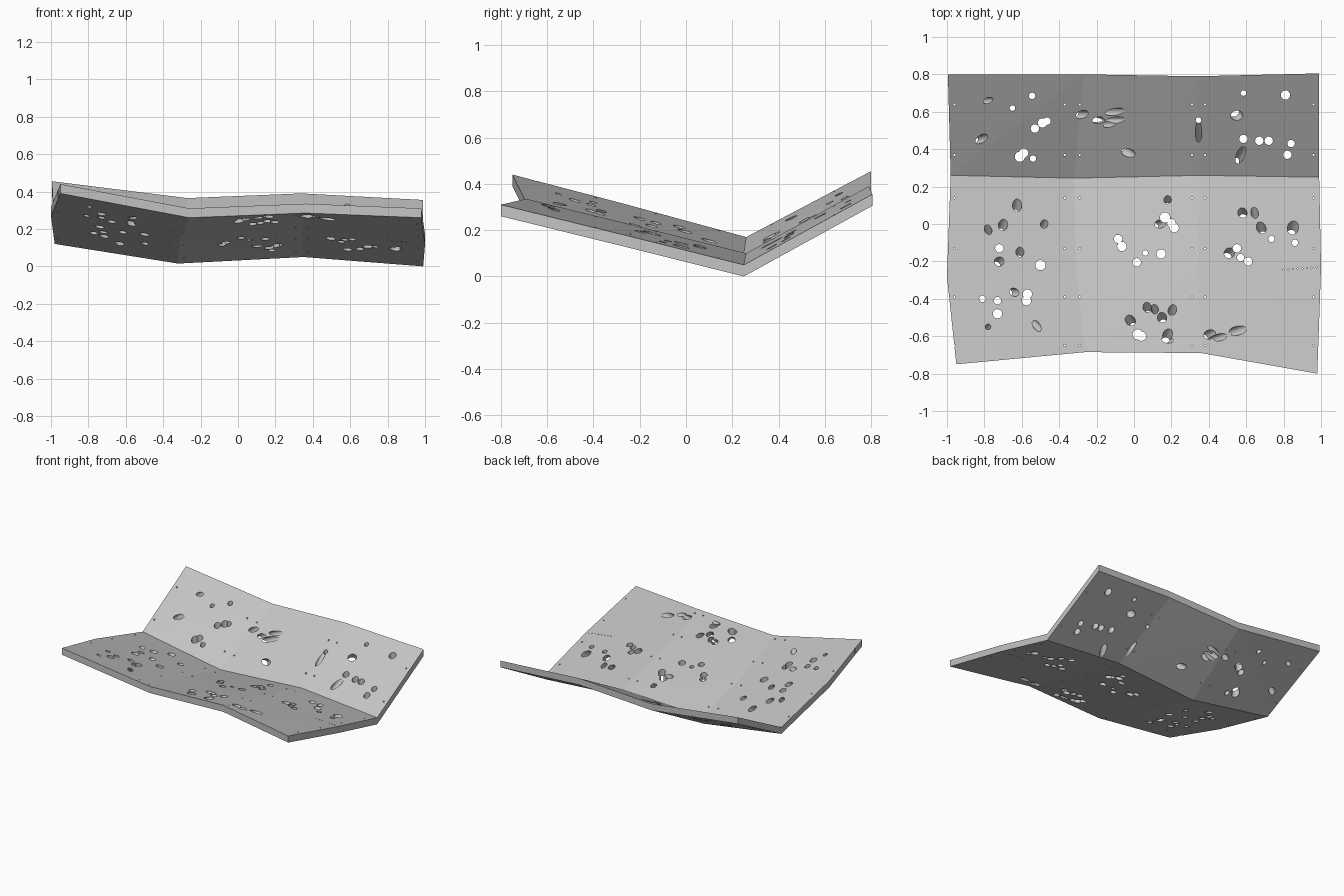
import bpy
import bmesh
from math import cos, sin, radians, sqrt, pi
from mathutils import Vector

THICKNESS = 0.05

default_cube = bpy.data.objects.get("Cube")
if default_cube:
    bpy.data.objects.remove(default_cube, do_unlink=True)

# Single matte grey
grey = bpy.data.materials.new("matte grey")
grey.use_nodes = True
colour = (0.55, 0.55, 0.55, 1)
grey.diffuse_color = colour
grey.node_tree.nodes["Principled BSDF"].inputs["Base Color"].default_value = colour


def finish(bm, name):
    """Turn a bmesh into a linked object."""
    bmesh.ops.recalc_face_normals(bm, faces=bm.faces)
    mesh = bpy.data.meshes.new(name)
    bm.to_mesh(mesh)
    bm.free()
    mesh.materials.append(grey)
    obj = bpy.data.objects.new(name, mesh)
    bpy.context.collection.objects.link(obj)
    return obj


# Underside crease points, from the front edge to the back edge
ROWS = [
    [(-.95, -.75, .39), (-.26, -.685, .26), (.36, -.69, .285), (.98, -.8, .26)],
    [(-1, -.28, .267), (-.31, -.27, .152), (.34, -.27, .182), (1, -.23, .12)],
    [(-.98, .26, .12), (-.32, .245, .015), (.35, .26, .05), (.99, .25, 0)],
    [(-.995, .8, .405), (-.27, .8, .315), (.34, .79, .34), (.99, .805, .305)],
]


def build_panel():
    """Folded sheet, raised straight up by its thickness."""
    bm = bmesh.new()
    grid = [[bm.verts.new(p) for p in row] for row in ROWS]
    for front, back in zip(grid, grid[1:]):
        for i in range(len(front) - 1):
            bm.faces.new((front[i], front[i + 1], back[i + 1], back[i]))
    bmesh.ops.triangulate(bm, faces=bm.faces)
    sheet = list(bm.faces)
    raised = bmesh.ops.extrude_face_region(bm, geom=sheet, use_keep_orig=True)
    top = [v for v in raised["geom"] if isinstance(v, bmesh.types.BMVert)]
    bmesh.ops.translate(bm, verts=top, vec=(0, 0, THICKNESS))
    return finish(bm, "folded_panel")


# Round drillings: x, y, diameter
ROUND_BACK = [
    (-.65, .62, .03), (-.545, .685, .035), (-.53, .51, .045), (-.49, .54, .05),
    (-.465, .55, .04), (-.61, .36, .055), (-.59, .38, .05), (-.54, .35, .035),
    (.345, .555, .03), (.585, .7, .03), (.81, .69, .05), (.585, .455, .045),
    (.67, .445, .045), (.72, .445, .045), (.84, .43, .04), (.82, .37, .045),
]
ROUND_FRONT = [
    (-.72, -.13, .045), (-.5, -.22, .055), (-.81, -.4, .035), (-.73, -.41, .04),
    (-.73, -.48, .05), (-.57, -.375, .05), (-.575, -.41, .05), (.165, .035, .055),
    (.2, .005, .045), (.215, -.02, .05), (-.085, -.08, .045), (-.065, -.12, .05),
    (.015, -.205, .045), (.06, -.155, .03), (.145, -.16, .05), (.02, -.59, .055),
    (.04, -.6, .05), (.735, -.08, .035), (.86, -.1, .035), (.55, -.13, .045),
    (.57, -.18, .04), (.61, -.2, .045),
]
# Slanted drillings: x, y, width, length, heading
OVAL_BACK = [
    (-.78, .66, .035, .055, 0), (-.815, .455, .045, .065, 15),
    (-.28, .585, .045, .065, 0), (-.19, .555, .04, .065, -15),
    (-.13, .535, .04, .06, 0), (-.1, .6, .04, .09, 0), (-.1, .555, .04, .09, 0),
    (-.03, .38, .05, .1, -35), (.345, .495, .035, .05, 90),
    (.55, .58, .06, .075, -45), (.57, .37, .045, .06, 60),
]
OVAL_FRONT = [
    (-.625, .1, .05, .1, 80), (-.78, -.03, .04, .07, 100), (-.7, -.005, .05, .09, 70),
    (-.48, 0, .04, .065, 65), (-.61, -.15, .045, .07, 80), (-.72, -.2, .05, .065, 50),
    (-.78, -.55, .03, .04, 60), (-.64, -.365, .045, .06, 0), (-.52, -.545, .04, .06, -45),
    (.18, .13, .04, .055, 90), (.14, 0, .045, .06, 20), (-.02, -.515, .05, .08, 120),
    (.07, -.445, .045, .07, 100), (.11, -.455, .04, .07, 100), (.15, -.5, .05, .07, 100),
    (.205, -.46, .045, .08, 80), (.18, -.59, .05, .08, 70), (.18, -.62, .035, .06, 0),
    (.405, -.59, .05, .08, 30), (.46, -.605, .04, .1, 20), (.555, -.57, .05, .13, 20),
    (.58, .06, .05, .065, 100), (.645, .06, .04, .09, 95), (.68, -.02, .05, .085, 105),
    (.85, -.02, .06, .1, 75), (.51, -.155, .055, .07, 60),
]


def add_drill(bm, panel, x, y, width, length=None, heading=0, sides=16):
    """Prism through the panel; a longer mouth means a more slanted bore."""
    length = length or width
    hit, place, _, _ = panel.ray_cast(Vector((x, y, 2)), Vector((0, 0, -1)))
    if not hit:
        return
    along = Vector((cos(radians(heading)), sin(radians(heading)), 0))
    across = Vector((-along.y, along.x, 0))
    slant = along * sqrt(max((length / width) ** 2 - 1, 0))
    rings = []
    for depth in (-.15, .07):
        centre = place + slant * depth + Vector((0, 0, depth))
        ring = []
        for i in range(sides):
            a = 2 * pi * i / sides
            offset = along * cos(a) * length / 2 + across * sin(a) * width / 2
            ring.append(bm.verts.new(centre + offset))
        rings.append(ring)
    low, high = rings
    bm.faces.new(low[::-1])
    bm.faces.new(high)
    for i in range(sides):
        j = (i + 1) % sides
        bm.faces.new((low[i], low[j], high[j], high[i]))


def cut(panel, holes, name, sides=16):
    """Cut one family of holes, keeping the cutter hidden."""
    bm = bmesh.new()
    for hole in holes:
        add_drill(bm, panel, *hole, sides=sides)
    cutter = finish(bm, name)
    cutter.hide_render = True
    cutter.hide_viewport = True
    cutter.display_type = "WIRE"
    modifier = panel.modifiers.new(name, "BOOLEAN")
    modifier.operation = "DIFFERENCE"
    modifier.solver = "EXACT"
    modifier.use_self = True
    modifier.object = cutter


panel = build_panel()
bpy.context.view_layer.update()

# Bolt holes beside the seams, and a dotted line near one edge
bolts = [(x, y, .012)
         for x in (-.96, -.37, -.29, .31, .38, .96)
         for y in (.64, .37, .14, -.13, -.39, -.65)]
dots = [(.8 + .025 * i, -.245 + .002 * i, .008) for i in range(8)]

cut(panel, ROUND_BACK + ROUND_FRONT, "round_hole_cutter")
cut(panel, OVAL_BACK + OVAL_FRONT, "slanted_hole_cutter")
cut(panel, bolts + dots, "bolt_hole_cutter", sides=6)

# Bake the holes into the panel and discard the cutters
bpy.context.view_layer.update()
evaluated = panel.evaluated_get(bpy.context.evaluated_depsgraph_get())
drilled = bpy.data.meshes.new_from_object(evaluated)
cutters = [m.object for m in panel.modifiers]
panel.modifiers.clear()
panel.data = drilled
for cutter in cutters:
    bpy.data.objects.remove(cutter, do_unlink=True)
